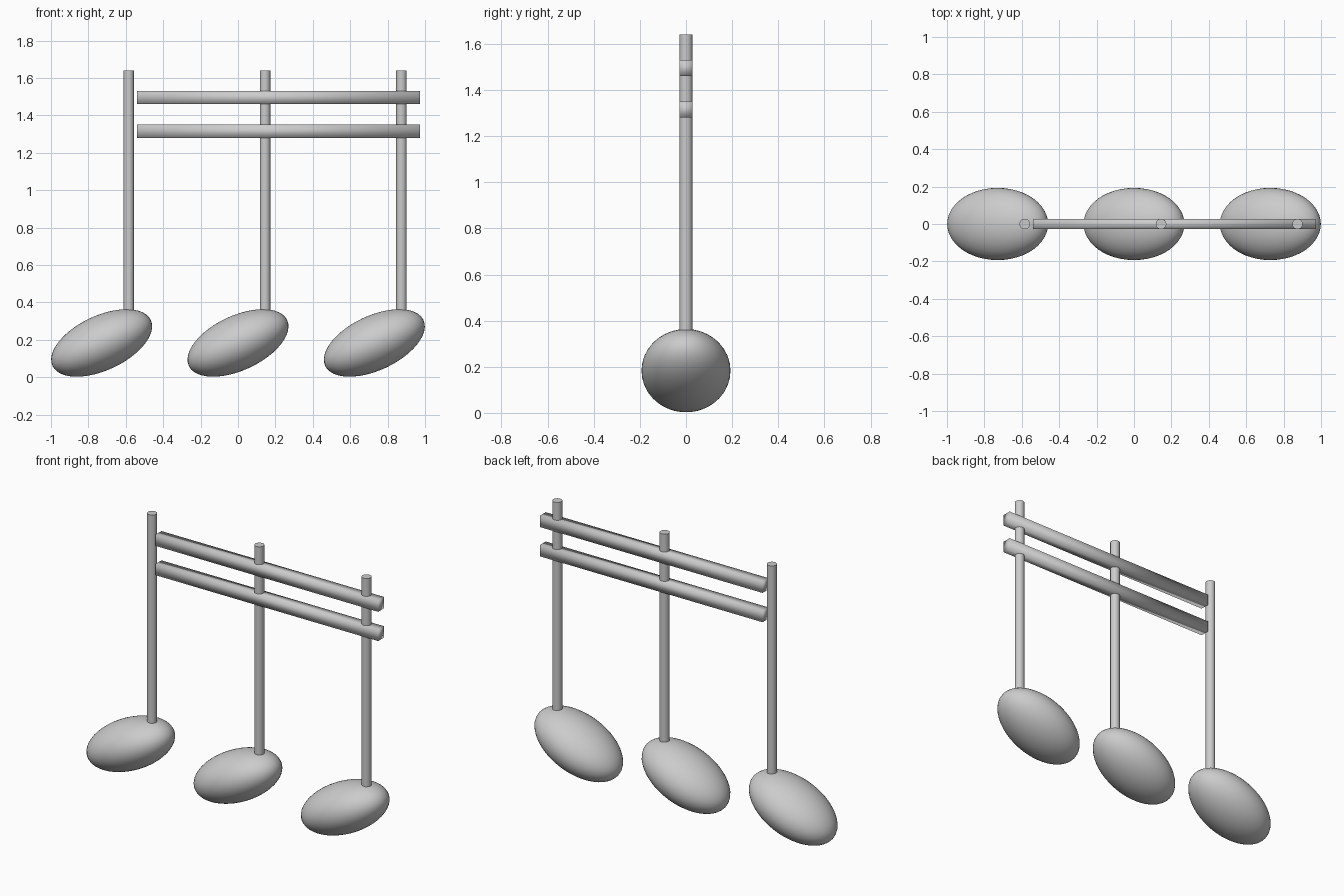
import bpy
from math import radians

if "Cube" in bpy.data.objects:
    bpy.data.objects.remove(bpy.data.objects["Cube"])

SPACING = 0.729
STEM_R = 0.028


def note(index):
    x = index * SPACING
    # Tilted oval note head
    bpy.ops.mesh.primitive_uv_sphere_add(segments=48, ring_count=24, radius=1,
                                         location=(x, 0, 0.183),
                                         rotation=(0, radians(-25), 0))
    head = bpy.context.object
    head.name = f"note_head_{index + 2}"
    head.scale = (0.29, 0.193, 0.146)
    bpy.ops.object.shade_smooth()
    # Upright stem, rooted inside the head
    bottom, top = 0.25, 1.64
    bpy.ops.mesh.primitive_cylinder_add(vertices=32, radius=STEM_R, depth=top - bottom,
                                        location=(x + 0.145, 0, (top + bottom) / 2))
    bpy.context.object.name = f"note_stem_{index + 2}"
    bpy.ops.object.shade_smooth_by_angle(angle=radians(40))


def beam(name, z):
    # Square bar; soft normals match the rounded shading
    x0, x1 = -0.54, 0.973
    bpy.ops.mesh.primitive_cube_add(size=1, location=((x0 + x1) / 2, 0, z))
    bar = bpy.context.object
    bar.name = name
    bar.scale = (x1 - x0, 2 * STEM_R, 0.07)
    bpy.ops.object.transform_apply(location=False, rotation=False, scale=True)
    bpy.ops.object.shade_smooth()


for i in (-1, 0, 1):
    note(i)
beam("upper_beam", 1.495)
beam("lower_beam", 1.315)
